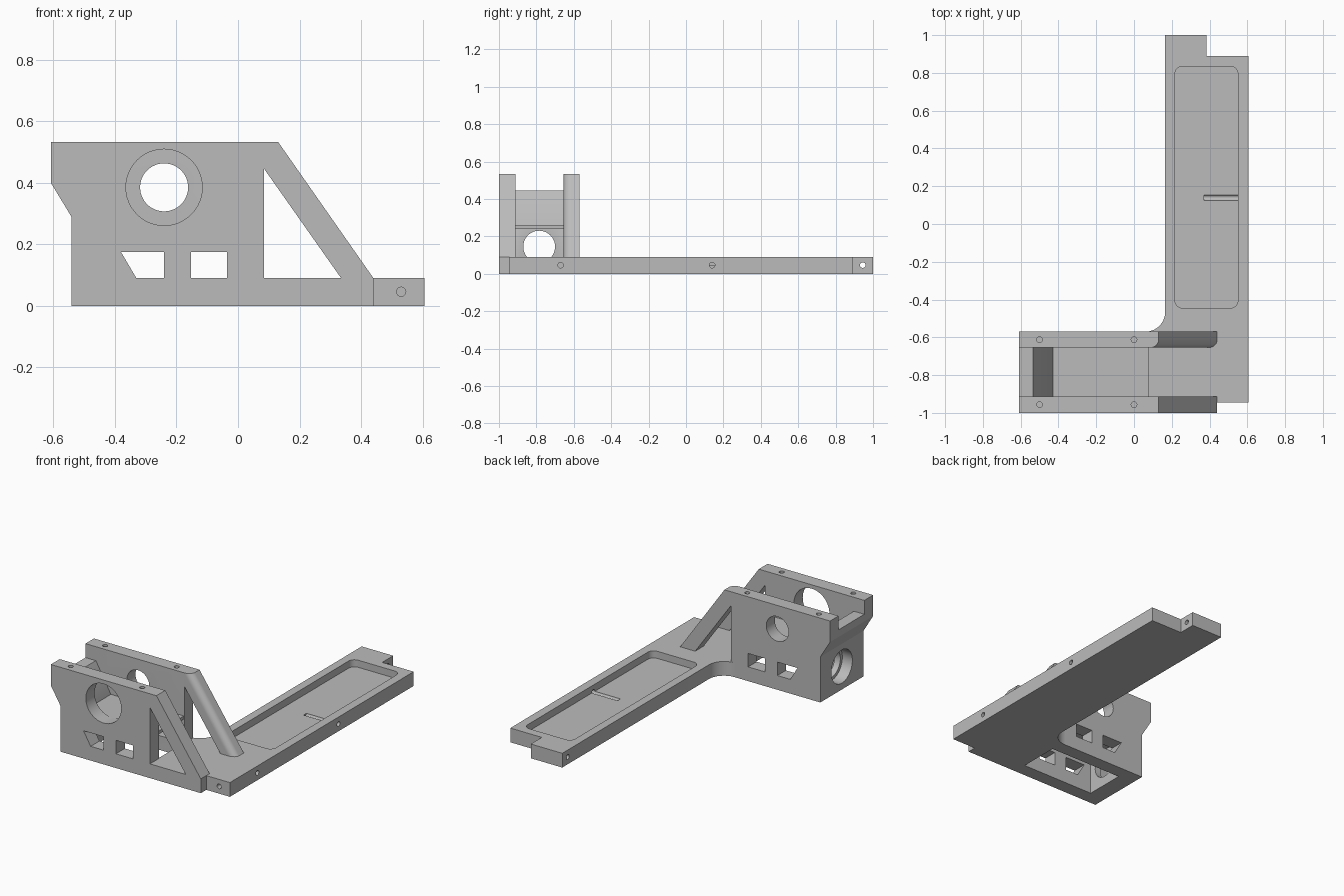
import bpy, bmesh
from math import sin, cos, pi, radians

cube = bpy.data.objects.get("Cube")
if cube:
    bpy.data.objects.remove(cube, do_unlink=True)

grey = bpy.data.materials.new("plain grey")
grey.use_nodes = True
colour = (0.5, 0.5, 0.5, 1)
grey.diffuse_color = colour
grey.node_tree.nodes["Principled BSDF"].inputs["Base Color"].default_value = colour

PLACE = {"x": lambda u, v, t: (t, u, v),
         "y": lambda u, v, t: (u, t, v),
         "z": lambda u, v, t: (u, v, t)}


def prism(name, outline, axis, start, end, round_edge=None, radius=0.04):
    """Extrude a 2D outline along an axis; optionally round one start edge."""
    bm = bmesh.new()
    rings = [[bm.verts.new(PLACE[axis](u, v, t)) for u, v in outline]
             for t in (start, end)]
    n = len(outline)
    bm.faces.new(rings[0])
    bm.faces.new(rings[1])
    for i in range(n):
        j = (i + 1) % n
        bm.faces.new((rings[0][i], rings[0][j], rings[1][j], rings[1][i]))
    bmesh.ops.recalc_face_normals(bm, faces=bm.faces)
    if round_edge is not None:
        edge = bm.edges.get((rings[0][round_edge], rings[0][round_edge + 1]))
        bmesh.ops.bevel(bm, geom=[edge], offset=radius, segments=8,
                        profile=0.5, affect="EDGES")
    mesh = bpy.data.meshes.new(name)
    bm.to_mesh(mesh)
    bm.free()
    mesh.materials.append(grey)
    obj = bpy.data.objects.new(name, mesh)
    bpy.context.collection.objects.link(obj)
    return obj


def arc(u, v, r, a, b, steps):
    angles = [radians(a + (b - a) * i / steps) for i in range(steps + 1)]
    return [(u + r * cos(t), v + r * sin(t)) for t in angles]


def circle(u, v, r, sides=48):
    return arc(u, v, r, 0, 360 - 360 / sides, sides - 1)


def rectangle(u0, u1, v0, v1):
    return [(u0, v0), (u1, v0), (u1, v1), (u0, v1)]


def rounded(u0, u1, v0, v1, r):
    return (arc(u1 - r, v1 - r, r, 0, 90, 8) + arc(u0 + r, v1 - r, r, 90, 180, 8)
            + arc(u0 + r, v0 + r, r, 180, 270, 8) + arc(u1 - r, v0 + r, r, 270, 360, 8))


def cut(obj, outline, axis, start, end):
    cutter = prism("cutter", outline, axis, start, end)
    cutter.hide_render = True
    mod = obj.modifiers.new("cut", "BOOLEAN")
    mod.operation = "DIFFERENCE"
    mod.solver = "EXACT"
    mod.object = cutter
    bpy.context.view_layer.objects.active = obj
    bpy.ops.object.modifier_apply(modifier=mod.name)
    bpy.data.objects.remove(cutter, do_unlink=True)


BASE = 0.09      # platform thickness
SCREW = 0.015    # screw hole radius

# Side walls with a sloping brace, windows and a round bearing hole
wall_outline = [(-0.54, 0), (0.44, 0), (0.44, BASE), (0.13, 0.533),
                (-0.608, 0.533), (-0.608, 0.4), (-0.54, 0.288)]
windows = [
    [(-0.33, BASE), (-0.24, BASE), (-0.24, 0.175), (-0.38, 0.175)],
    rectangle(-0.153, -0.035, BASE, 0.175),
    [(0.085, BASE), (0.335, BASE), (0.085, 0.445)],
]
parts = []
for name, y0, y1, bore, brace in (("front_wall", -1, -0.912, 0.124, None),
                                  ("back_wall", -0.655, -0.57, 0.078, 2)):
    wall = prism(name, wall_outline, "y", y0, y1, brace)
    for outline in windows + [circle(-0.24, 0.385, bore)]:
        cut(wall, outline, "y", y0 - 0.02, y1 + 0.02)
    for x in (-0.5, 0):
        cut(wall, circle(x, (y0 + y1) / 2, SCREW, 20), "z", 0.43, 0.56)
    parts.append(wall)

# End block joining the walls, with a stepped round hole
end_block = prism("end_block", [(-0.54, 0), (-0.43, 0), (-0.43, 0.26), (-0.535, 0.445),
                                (-0.608, 0.445), (-0.608, 0.4), (-0.54, 0.288)],
                  "y", -0.912, -0.655)
cut(end_block, circle(-0.785, 0.145, 0.085), "x", -0.6, -0.4)
cut(end_block, circle(-0.785, 0.145, 0.105), "x", -0.6, -0.47)
parts.append(end_block)

# Thin shelf between the walls
parts.append(prism("shelf", rectangle(-0.43, 0.08, 0.24, 0.26), "y", -0.912, -0.655))

# Long platform with a filleted inner corner and a stepped end
platform = prism("platform", [(0.08, -0.912), (0.44, -0.912), (0.44, -0.945),
                              (0.605, -0.945), (0.605, 0.89), (0.385, 0.89),
                              (0.385, 1), (0.165, 1)]
                 + arc(0.06, -0.465, 0.105, 0, -90, 14) + [(0.08, -0.6)],
                 "z", 0, BASE)
# Shallow tray
cut(platform, rounded(0.217, 0.55, -0.445, 0.835, 0.04), "z", 0.045, 0.12)
# Screw holes: cable groove, side, tab and front
for y, x0, x1 in ((0.14, 0.37, 0.65), (-0.67, 0.45, 0.65), (0.945, 0.1, 0.45)):
    cut(platform, circle(y, 0.046, SCREW, 20), "x", x0, x1)
cut(platform, circle(0.53, 0.046, SCREW, 20), "y", -1, -0.8)
parts.append(platform)

# Smooth rounded surfaces, keep hard edges
for obj in parts:
    bpy.ops.object.select_all(action="DESELECT")
    obj.select_set(True)
    bpy.context.view_layer.objects.active = obj
    bpy.ops.object.shade_smooth_by_angle(angle=radians(30))
